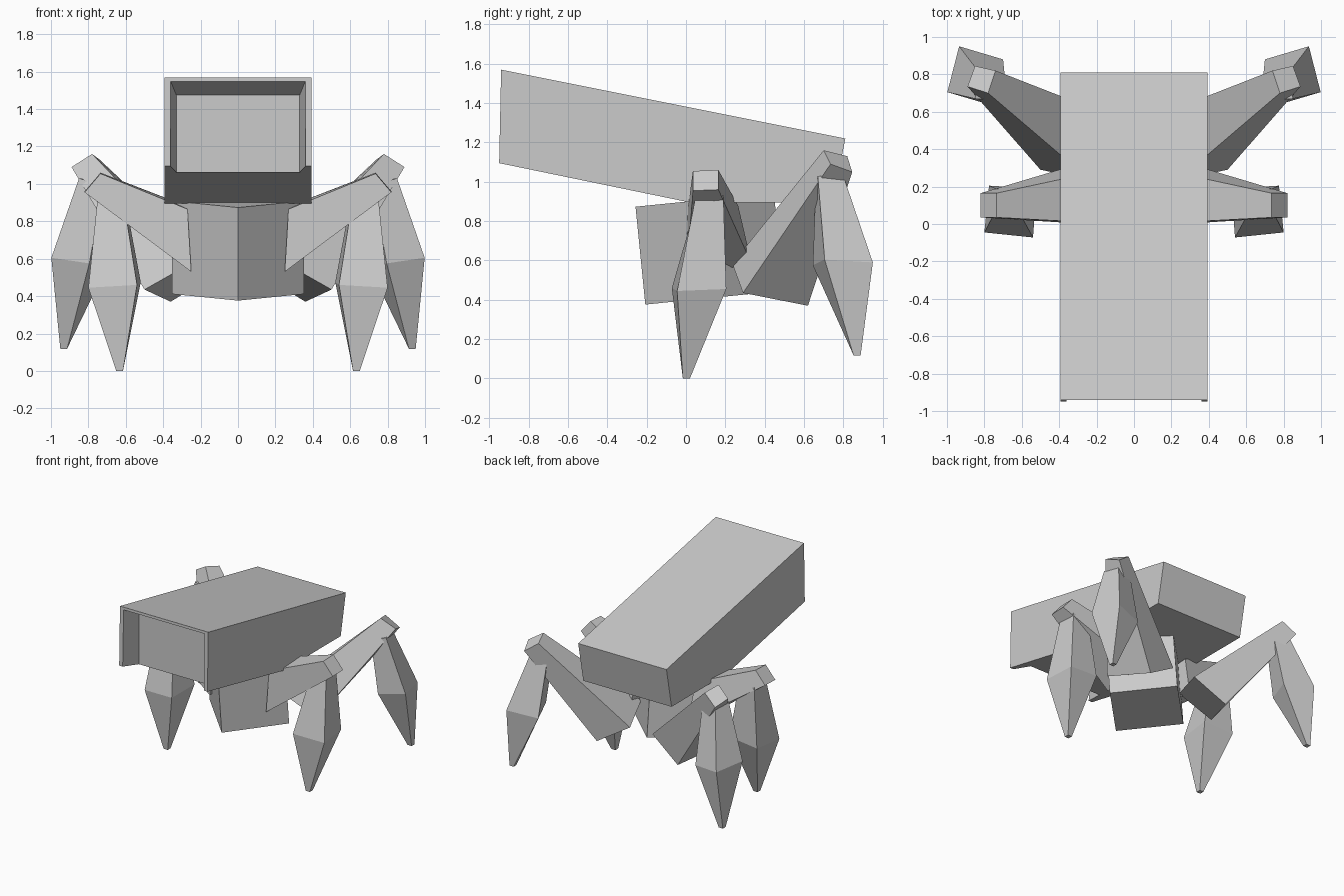
import bpy, bmesh
from math import pi
from mathutils import Matrix

if "Cube" in bpy.data.objects:
    bpy.data.objects.remove(bpy.data.objects["Cube"])


def make_object(name, bm):
    bmesh.ops.recalc_face_normals(bm, faces=bm.faces[:])
    mesh = bpy.data.meshes.new(name)
    bm.to_mesh(mesh)
    bm.free()
    ob = bpy.data.objects.new(name, mesh)
    bpy.context.collection.objects.link(ob)
    return ob


def loft(name, rings, mirror=False):
    """Skin a stack of equal-length rings and cap both ends."""
    bm = bmesh.new()
    loops = [[bm.verts.new(p) for p in ring] for ring in rings]
    n = len(loops[0])
    for a, b in zip(loops, loops[1:]):
        for i in range(n):
            j = (i + 1) % n
            bm.faces.new((a[i], a[j], b[j], b[i]))
    bm.faces.new(loops[0])
    bm.faces.new(loops[-1])
    ob = make_object(name, bm)
    if mirror:
        ob.modifiers.new("Mirror", 'MIRROR').use_mirror_merge = False
    return ob


def tip(x, y, z, r=0.018):
    """Small square foot."""
    return [(x + r, y - r, z), (x + r, y + r, z), (x - r, y + r, z), (x - r, y - r, z)]


# Tilted upper housing with a kinked underside
profile = [(-.94, 1.57), (.81, 1.22), (.745, .895), (.02, .895), (-.95, 1.095)]
housing = loft("upper_housing", [[(x, y, z) for y, z in profile] for x in (-.393, .393)])

# Tapered front recess, open at the bottom
recess = loft("recess_cutter", [
    [(-w, y, .8), (w, y, .8), (w, y, top), (-w, y, top)]
    for y, w, top in ((-.97, .366, 1.563), (-.79, .33, 1.475))])
recess.hide_render = True
recess.hide_viewport = True
cut = housing.modifiers.new("Recess", 'BOOLEAN')
cut.operation = 'DIFFERENCE'
cut.solver = 'EXACT'
cut.object = recess

# Lower body: cube standing corner-forward and leaning slightly
bm = bmesh.new()
bmesh.ops.create_cube(bm, size=0.5, matrix=Matrix.Translation((0, .12, .66))
                      @ Matrix.Rotation(.1, 4, 'X') @ Matrix.Rotation(pi / 4, 4, 'Z'))
make_object("lower_body", bm)

# Front legs
loft("front_thigh", [
    [(.27, .01, .865), (.25, 0, .53), (.25, .335, .58), (.27, .265, .88)],
    [(.735, .035, 1.055), (.82, .035, .955), (.82, .165, .96), (.735, .165, 1.06)]], True)
loft("front_shin", [
    [(.75, .05, .93), (.74, .19, .93), (.60, .19, .90), (.61, .055, .90)],
    [(.80, -.045, .445), (.775, .205, .455), (.52, .19, .475), (.54, -.072, .46)],
    tip(.633, .002, 0)], True)

# Rear legs
loft("rear_thigh", [
    [(.235, .235, .585), (.50, .29, .435), (.36, .62, .37), (.10, .57, .53)],
    [(.78, .70, 1.16), (.89, .735, 1.09), (.85, .845, 1.05), (.74, .82, 1.13)]], True)
loft("rear_shin", [
    [(.85, .67, 1.03), (.82, .80, 1.03), (.69, .78, .99), (.72, .66, .99)],
    [(.998, .705, .605), (.935, .95, .59), (.70, .88, .56), (.795, .645, .575)],
    tip(.932, .87, .118)], True)
